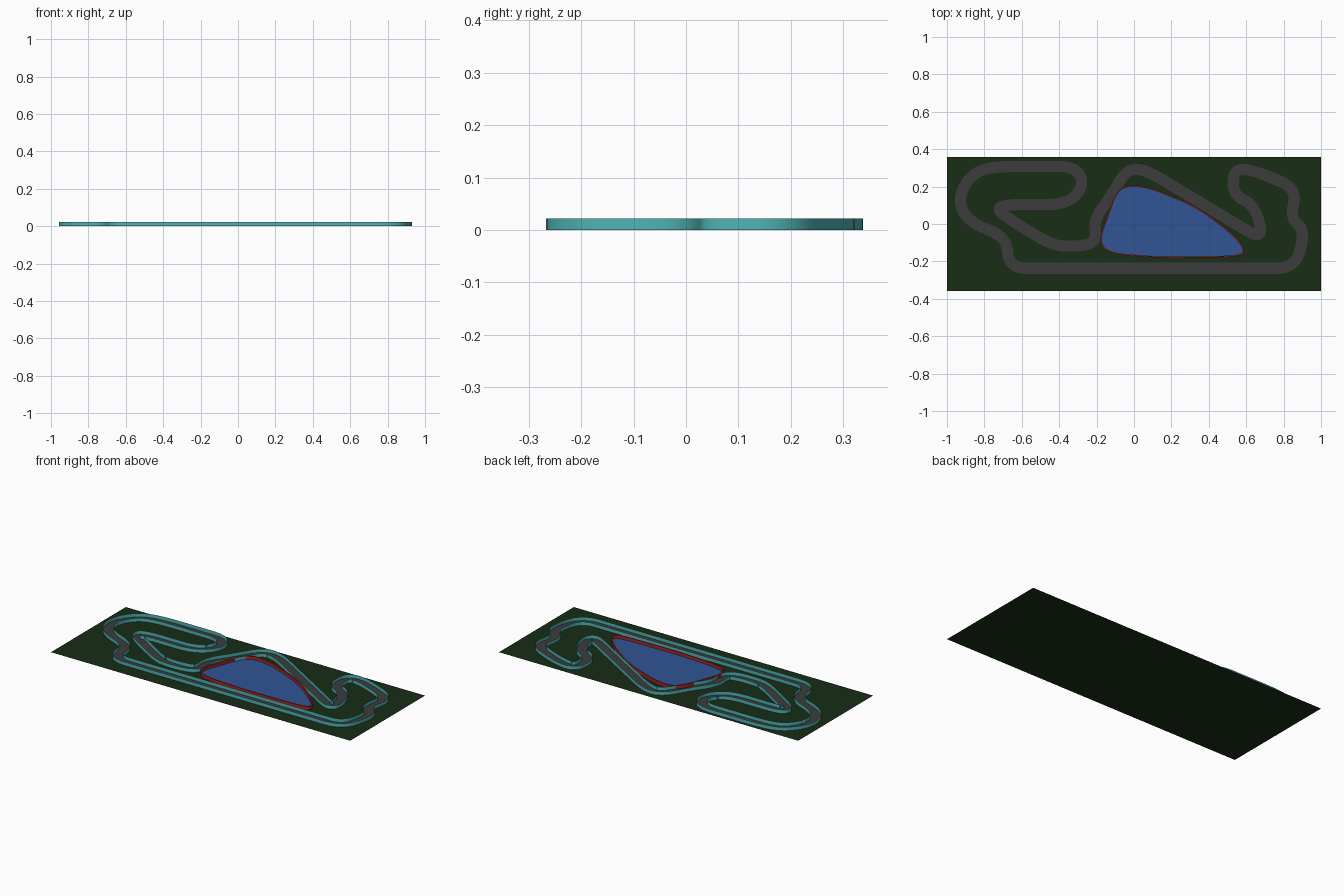
import bpy
from mathutils import Vector

if "Cube" in bpy.data.objects:
    bpy.data.objects.remove(bpy.data.objects["Cube"])

WALL_H = 0.022
HALF_WIDTH = 0.03

# control corners of the circuit centreline
TRACK = [(-.67, -.237), (.865, -.237), (.915, -.03), (.835, .03), (.872, .19),
         (.631, .291), (.53, .291), (.53, .155), (.647, .10), (.695, -.09),
         (.06, .292), (-.04, .292), (-.12, .155), (-.215, .02), (-.20, -.07),
         (-.24, -.115), (-.40, -.12), (-.48, -.09), (-.735, .07), (-.70, .104),
         (-.36, .104), (-.265, .205), (-.31, .308), (-.72, .308), (-.84, .285),
         (-.915, .20), (-.935, .105), (-.88, .01), (-.68, -.07)]

# control corners of the lake shore
LAKE = [(-.08, .20), (.06, .20), (.33, .09), (.53, -.06), (.60, -.155), (.52, -.17),
        (.15, -.175), (-.13, -.155), (-.185, -.09), (-.14, .03)]


def material(name, rgb):
    m = bpy.data.materials.new(name)
    m.diffuse_color = (*rgb, 1)
    m.use_nodes = True
    m.node_tree.nodes["Principled BSDF"].inputs["Base Color"].default_value = m.diffuse_color
    return m


def rounded(corners, cut=0.1, steps=8):
    """Closed loop with every corner replaced by a smooth bend."""
    pts = [Vector(c) for c in corners]
    out = []
    for i, p in enumerate(pts):
        ends = []
        for q in (pts[i - 1], pts[(i + 1) % len(pts)]):
            d = q - p
            ends.append(p + d.normalized() * min(cut, d.length * 0.49))
        a, b = ends
        for k in range(steps + 1):
            t = k / steps
            out.append(a * (1 - t) ** 2 + p * 2 * t * (1 - t) + b * t * t)
    return out


def offset(loop, dist):
    """Move a closed loop sideways, positive to the left."""
    res = []
    for i, p in enumerate(loop):
        t = (loop[(i + 1) % len(loop)] - loop[i - 1]).normalized()
        res.append(p + Vector((-t.y, t.x)) * dist)
    return res


def make(name, verts, faces, mat, smooth=False):
    me = bpy.data.meshes.new(name)
    me.from_pydata(verts, [], faces)
    me.materials.append(mat)
    for poly in me.polygons:
        poly.use_smooth = smooth
    ob = bpy.data.objects.new(name, me)
    bpy.context.collection.objects.link(ob)
    return ob


def strip(name, a, za, b, zb, mat, smooth=False):
    """Closed band of quads between two loops."""
    n = len(a)
    verts = [(p.x, p.y, za) for p in a] + [(p.x, p.y, zb) for p in b]
    faces = [(i, (i + 1) % n, n + (i + 1) % n, n + i) for i in range(n)]
    return make(name, verts, faces, mat, smooth)


green = material("grass", (.009, .026, .008))
asphalt = material("asphalt", (.047, .045, .047))
teal = material("barrier_teal", (.08, .46, .46))
blue = material("water", (.03, .09, .30))
red = material("shore_red", (.40, .02, .02))

# ground sheet
make("ground", [(-1, -.357, 0), (1, -.357, 0), (1, .357, 0), (-1, .357, 0)],
     [(0, 1, 2, 3)], green)

# road and its two thin barriers
centre = rounded(TRACK)
left, right = offset(centre, HALF_WIDTH), offset(centre, -HALF_WIDTH)
strip("road", right, .0006, left, .0006, asphalt)
strip("inner_barrier", left, 0, left, WALL_H, teal, True)
strip("outer_barrier", right, 0, right, WALL_H, teal, True)

# lake with a slim red wall around it
shore = rounded(LAKE)
outer_shore = offset(shore, .007)
make("lake", [(p.x, p.y, .0008) for p in shore],
     [tuple(reversed(range(len(shore))))], blue)
strip("shore_wall_inside", shore, 0, shore, .02, red, True)
strip("shore_wall_top", shore, .02, outer_shore, .02, red)
strip("shore_wall_outside", outer_shore, 0, outer_shore, .02, red, True)
